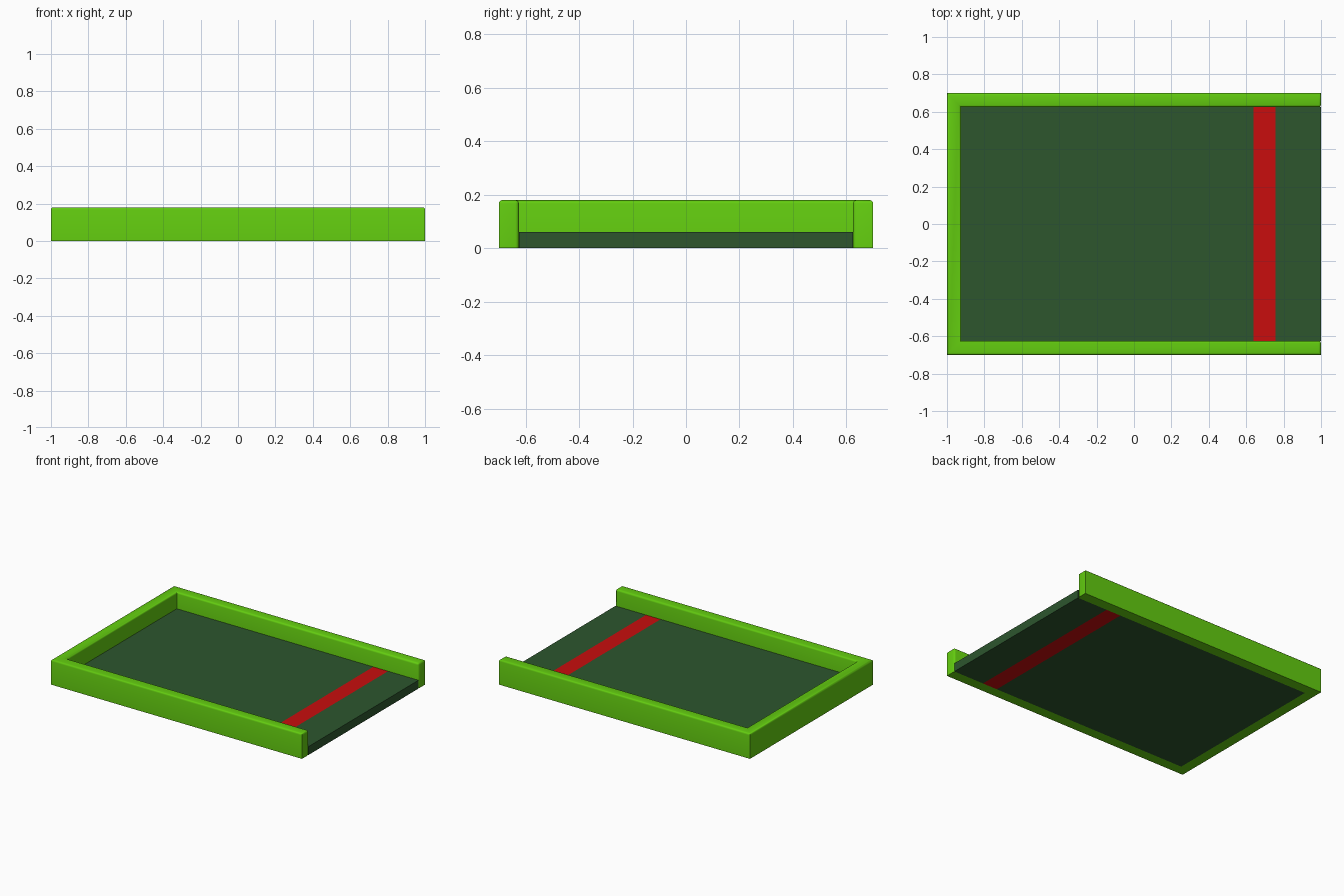
import bpy, bmesh

if "Cube" in bpy.data.objects:
    bpy.data.objects.remove(bpy.data.objects["Cube"])


def material(name, rgb):
    m = bpy.data.materials.new(name)
    m.diffuse_color = (*rgb, 1)
    m.use_nodes = True
    m.node_tree.nodes["Principled BSDF"].inputs["Base Color"].default_value = m.diffuse_color
    return m


lime = material("lime_green", (0.125, 0.61, 0.005))
dark = material("dark_green", (0.026, 0.093, 0.027))
red = material("red", (0.58, 0.004, 0.004))


def prism(name, outline, z0, z1, mats, edit=None):
    """Extrude a closed outline upward, then run an optional bmesh edit."""
    bm = bmesh.new()
    face = bm.faces.new([bm.verts.new((x, y, z0)) for x, y in outline])
    up = bmesh.ops.extrude_face_region(bm, geom=[face], use_keep_orig=True)["geom"]
    for v in up:
        if isinstance(v, bmesh.types.BMVert):
            v.co.z = z1
    if edit:
        edit(bm)
    bmesh.ops.recalc_face_normals(bm, faces=bm.faces)
    mesh = bpy.data.meshes.new(name)
    bm.to_mesh(mesh)
    bm.free()
    for m in mats:
        mesh.materials.append(m)
    ob = bpy.data.objects.new(name, mesh)
    bpy.context.collection.objects.link(ob)
    return ob


HX, HY, WALL, TOP, FLOOR = 1.0, 0.70, 0.075, 0.18, 0.06
IX, IY = -HX + WALL, HY - WALL


# Three-sided rim with softened upper edges and softened inner end edges
def soften(bm):
    def pick(e):
        a, b = e.verts
        top = min(a.co.z, b.co.z) > TOP - 1e-4
        end = all(v.co.x > HX - 1e-4 and abs(v.co.y) < IY + 1e-4 for v in e.verts)
        return top or end
    bmesh.ops.bevel(bm, geom=[e for e in bm.edges if pick(e)], offset=0.013,
                    segments=3, profile=0.5, affect='EDGES')


rim = prism("rim", [(-HX, -HY), (HX, -HY), (HX, -IY), (IX, -IY),
                    (IX, IY), (HX, IY), (HX, HY), (-HX, HY)],
            0, TOP, [lime], soften)


# Floor slab, cut so the red stripe runs through its top and underside
def stripe(bm):
    for x in (0.64, 0.757):
        bmesh.ops.bisect_plane(bm, geom=bm.verts[:] + bm.edges[:] + bm.faces[:],
                               plane_co=(x, 0, 0), plane_no=(1, 0, 0))
    for f in bm.faces:
        f.material_index = int(0.64 < f.calc_center_median().x < 0.757)


prism("floor", [(IX, -IY), (HX, -IY), (HX, IY), (IX, IY)], 0, FLOOR, [dark, red], stripe)

# Smooth the rounded rim edges, keep corners sharp
bpy.context.view_layer.objects.active = rim
rim.select_set(True)
bpy.ops.object.shade_smooth_by_angle(angle=0.6)
